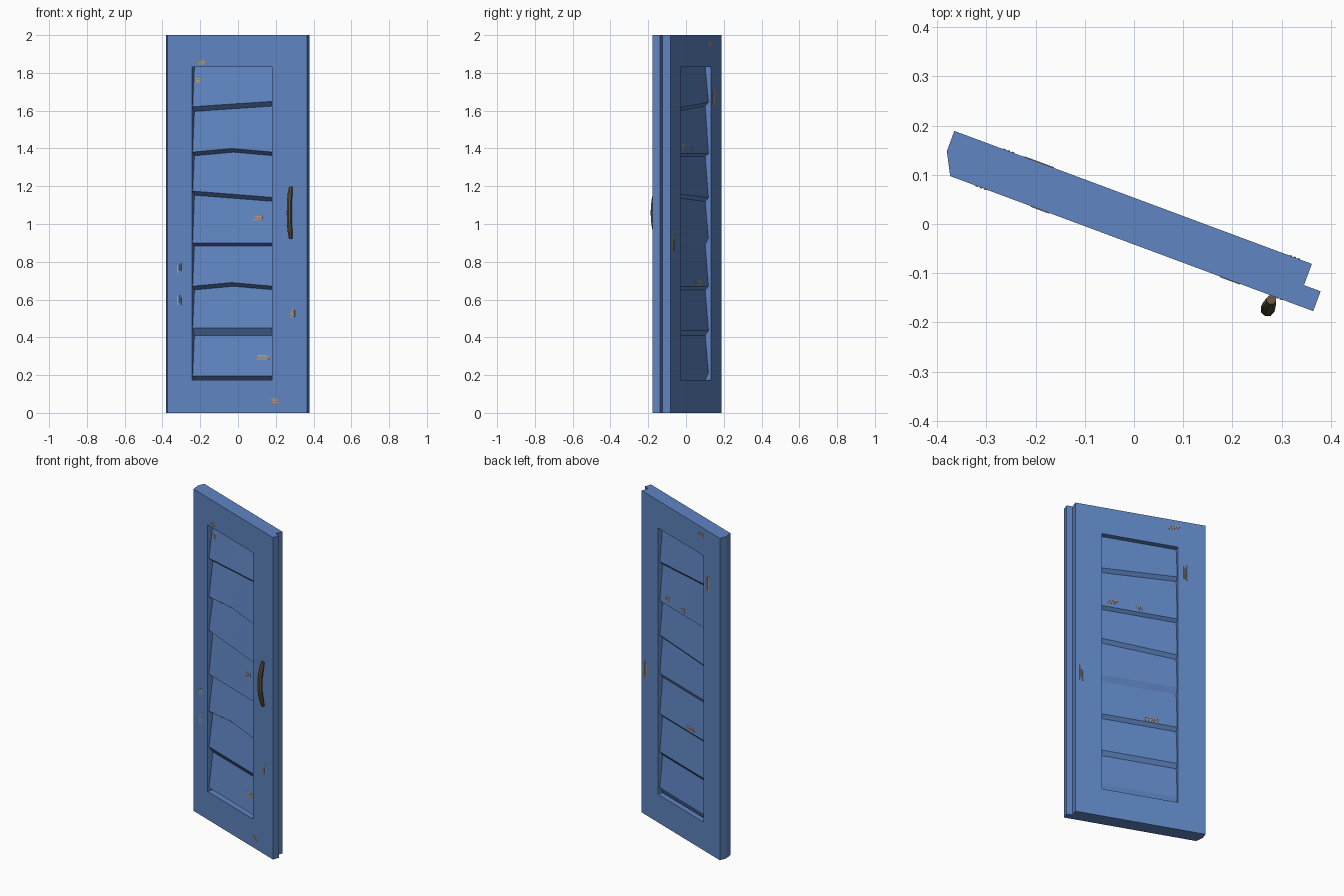
import bpy, bmesh, math, random
from mathutils import Matrix, Vector

random.seed(4)
if "Cube" in bpy.data.objects:
    bpy.data.objects.remove(bpy.data.objects["Cube"])

# The whole door is swung slightly open about the vertical axis
SWING = Matrix.Rotation(math.radians(-20.4), 4, 'Z')
FRONT, BACK = -0.039, 0.05
LEFT, RIGHT, SILL, HEAD = -0.245, 0.207, 0.175, 1.83


def material(name, colour, rough=0.7):
    m = bpy.data.materials.new(name)
    m.use_nodes = True
    m.diffuse_color = (*colour, 1)
    bsdf = m.node_tree.nodes["Principled BSDF"]
    bsdf.inputs["Base Color"].default_value = (*colour, 1)
    bsdf.inputs["Roughness"].default_value = rough
    return m


BLUE = material("blue paint", (0.115, 0.235, 0.54))
WOOD = material("bare wood", (0.56, 0.30, 0.14))
BRONZE = material("dark bronze", (0.13, 0.095, 0.052), 0.5)


def finish(name, bm, mat):
    bmesh.ops.recalc_face_normals(bm, faces=bm.faces)
    mesh = bpy.data.meshes.new(name)
    bm.to_mesh(mesh)
    bm.free()
    mesh.materials.append(mat)
    ob = bpy.data.objects.new(name, mesh)
    bpy.context.collection.objects.link(ob)
    ob.matrix_world = SWING
    return ob


def loft(name, rings, mat):
    """Skin equal rings of points and close both ends."""
    bm = bmesh.new()
    rows = [[bm.verts.new(p) for p in ring] for ring in rings]
    n = len(rows[0])
    for a, b in zip(rows, rows[1:]):
        for i in range(n):
            j = (i + 1) % n
            bm.faces.new((a[i], a[j], b[j], b[i]))
    bm.faces.new(rows[0])
    bm.faces.new(rows[-1])
    return finish(name, bm, mat)


def activate(ob):
    bpy.ops.object.select_all(action='DESELECT')
    ob.select_set(True)
    bpy.context.view_layer.objects.active = ob


# Frame: pointed hinge edge, rebated latch edge, rectangular opening
plan = [(-0.408, BACK), (-0.408, 0.006), (-0.384, FRONT), (0.403, FRONT),
        (0.403, 0.004), (0.367, 0.004), (0.367, BACK)]
frame = loft("door_frame", [[(x, y, z) for x, y in plan] for z in (0, 2)], BLUE)
hole = [(LEFT, SILL), (RIGHT, SILL), (RIGHT, HEAD), (LEFT, HEAD)]
cutter = loft("opening_cutter", [[(x, y, z) for x, z in hole] for y in (-0.3, 0.3)], BLUE)
cutter.hide_render = True
cut = frame.modifiers.new("opening", 'BOOLEAN')
cut.object, cut.solver = cutter, 'EXACT'
activate(frame)
bpy.ops.object.modifier_apply(modifier=cut.name)
bpy.data.objects.remove(cutter)

# Louvre slats: wedges, thin at the top, with a bevelled lower lip on both sides
F_IN, F_TIP, B_IN, B_TIP = -0.002, -0.030, 0.017, 0.036
# front lip heights (left, middle, right), front bevel, back lip (left, right), back bevel
SLATS = [
    ((1.62, 1.635, 1.65), 0.025, (1.645, 1.615), 0.02),
    ((1.38, 1.40, 1.38), 0.02, (1.372, 1.372), 0.015),
    ((1.175, 1.158, 1.14), 0.022, (1.138, 1.16), 0.02),
    ((0.90, 0.90, 0.90), 0.018, (0.925, 0.925), 0.035),
    ((0.67, 0.69, 0.67), 0.02, (0.67, 0.67), 0.02),
    ((0.45, 0.45, 0.45), 0.04, (0.435, 0.435), 0.025),
    ((0.195, 0.195, 0.195), 0.022, (0.215, 0.215), 0.042),
]
columns = (LEFT - 0.01, -0.025, RIGHT + 0.01)
tops = [(HEAD + 0.005, HEAD + 0.005)] * 3
for k, (front, fb, back, bb) in enumerate(SLATS):
    rings, feet = [], []
    back3 = (back[0], sum(back) / 2, back[1])
    for x, f, b, (tf, tb) in zip(columns, front, back3, tops):
        section = [(F_IN, tf), (F_TIP, f), (F_IN, f - fb),
                   (B_IN, b - bb), (B_TIP, b), (B_IN, tb)]
        rings.append([(x, y, z) for y, z in section])
        feet.append((f - fb + 0.004, b - bb + 0.004))
    tops = feet
    loft(f"slat_{k + 1}", rings, BLUE)

# Bowed pull handle on the latch side
curve = bpy.data.curves.new("door_handle", 'CURVE')
curve.dimensions = '3D'
curve.bevel_depth, curve.bevel_resolution = 0.0145, 2
curve.use_fill_caps = True
spline = curve.splines.new('POLY')
steps = 8
spline.points.add(steps)
for i, p in enumerate(spline.points):
    t = 2 * i / steps - 1
    p.co = (0.315, -0.047 - 0.021 * (1 - t * t), 1.06 + 0.137 * t, 1)
    p.radius = 1 - 0.3 * t ** 4
handle = bpy.data.objects.new("door_handle", curve)
bpy.context.collection.objects.link(handle)
handle.matrix_world = SWING
curve.materials.append(BRONZE)
activate(handle)
bpy.ops.object.convert(target='MESH')
bpy.ops.object.shade_smooth_by_angle(angle=math.radians(40))


# Worn paint: clusters of thin slivers lying on the surface
def surface(x, z, back):
    """Depth and lean of the face at a point on one side."""
    if not (LEFT < x < RIGHT and SILL < z < HEAD):
        return (BACK if back else FRONT), 0
    inner, tip = (B_IN, B_TIP) if back else (F_IN, F_TIP)
    top = HEAD
    for front, fb, rear, bb in SLATS:
        low, bevel = (sum(rear) / 2, bb) if back else (sum(front) / 3, fb)
        if z > low - 0.01:
            slope = (inner - tip) / (top - low)
            return tip + slope * (z - low), slope
        top = low - bevel
    return inner, 0


def scuff(name, x, z, length, upright=False, back=False):
    bm = bmesh.new()
    for row in range(3):
        size = length * random.uniform(0.4, 0.8)
        along = random.uniform(-0.5, 0.5) * (length - size)
        across = (row - 1) * 0.009
        dx, dz = (across, along) if upright else (along, across)
        w, h = (0.005, size) if upright else (size, 0.005)
        y, slope = surface(x + dx, z + dz, back)
        lean = Matrix.Rotation(-math.atan(slope), 4, 'X')
        place = Matrix.Translation((x + dx, y, z + dz)) @ lean
        bmesh.ops.create_cube(bm, size=1, matrix=place @ Matrix.Diagonal((w, 0.003, h, 1)))
    finish(name, bm, WOOD)


for i, (x, z, size, upright) in enumerate([
        (-0.18, 1.855, 0.065, False), (-0.222, 1.76, 0.035, False),
        (0.115, 1.03, 0.06, False), (-0.317, 0.765, 0.06, True),
        (-0.317, 0.60, 0.065, True), (0.324, 0.53, 0.06, True),
        (0.145, 0.295, 0.09, False), (0.228, 0.065, 0.055, False)]):
    scuff(f"front_scuff_{i + 1}", x, z, size, upright)
for i, (x, z, size, upright) in enumerate([
        (-0.22, 1.95, 0.1, False), (-0.29, 1.68, 0.12, True),
        (0.135, 1.41, 0.08, False), (-0.02, 1.40, 0.05, False),
        (0.33, 0.89, 0.13, True), (-0.10, 0.69, 0.1, False)]):
    scuff(f"back_scuff_{i + 1}", x, z, size, upright, back=True)
